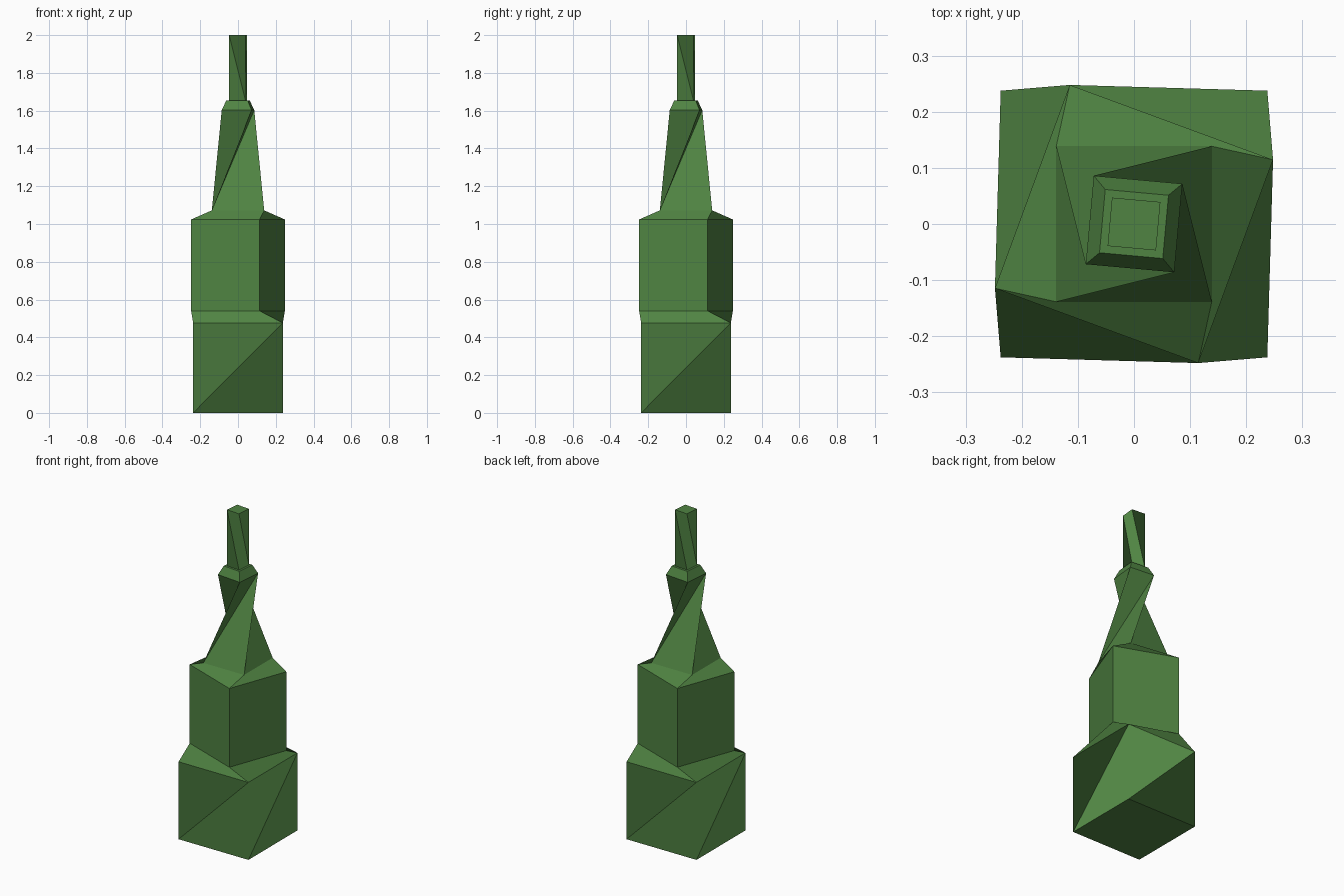
import bpy
import bmesh
from math import cos, sin, radians

if "Cube" in bpy.data.objects:
    bpy.data.objects.remove(bpy.data.objects["Cube"])

# Square cross-sections, bottom to top: height, corner radius, accumulated
# twist in degrees, and how the faces leading up to this section are split
SECTIONS = [
    (0.000, 0.336, 45.0, None),        # foot of the base block
    (0.476, 0.336, 135.0, "left"),     # base block, quarter turn
    (0.540, 0.273, 114.8, "right"),    # shoulder
    (1.024, 0.273, 114.8, "right"),    # straight middle block
    (1.072, 0.196, 135.0, "left"),     # upper shoulder
    (1.603, 0.112, 219.8, "waist"),    # tapered neck, pinched by the twist
    (1.655, 0.080, 219.8, "right"),    # collar
    (1.655, 0.0612, 219.8, "right"),   # flat ledge around the spire
    (2.000, 0.0612, 129.8, "right"),   # spire, quarter turn back
]


def square_ring(bm, z, radius, angle):
    turns = [radians(angle + 90 * k) for k in range(4)]
    return [bm.verts.new((radius * cos(t), radius * sin(t), z)) for t in turns]


def bridge(bm, low, high, split):
    for k in range(4):
        a, b = low[k], low[(k + 1) % 4]
        c, d = high[(k + 1) % 4], high[k]
        if split == "waist":
            bm.faces.new((a, b, c))
            bm.faces.new((a, c, d))
        elif split == "left":
            bm.faces.new((b, c, d, a))
        else:
            bm.faces.new((a, b, c, d))


# Loft the tower through its sections and close both ends
bm = bmesh.new()
rings = [square_ring(bm, z, r, a) for z, r, a, _ in SECTIONS]
for low, high, section in zip(rings, rings[1:], SECTIONS[1:]):
    bridge(bm, low, high, section[3])
bm.faces.new(rings[0][::-1])
bm.faces.new(rings[-1])

mesh = bpy.data.meshes.new("twisted_tower")
bm.to_mesh(mesh)
bm.free()
tower = bpy.data.objects.new("twisted_tower", mesh)
bpy.context.collection.objects.link(tower)

# Green finish
green = bpy.data.materials.new("green")
green.diffuse_color = (0.08, 0.23, 0.055, 1.0)
green.use_nodes = True
green.node_tree.nodes["Principled BSDF"].inputs["Base Color"].default_value = green.diffuse_color
mesh.materials.append(green)
